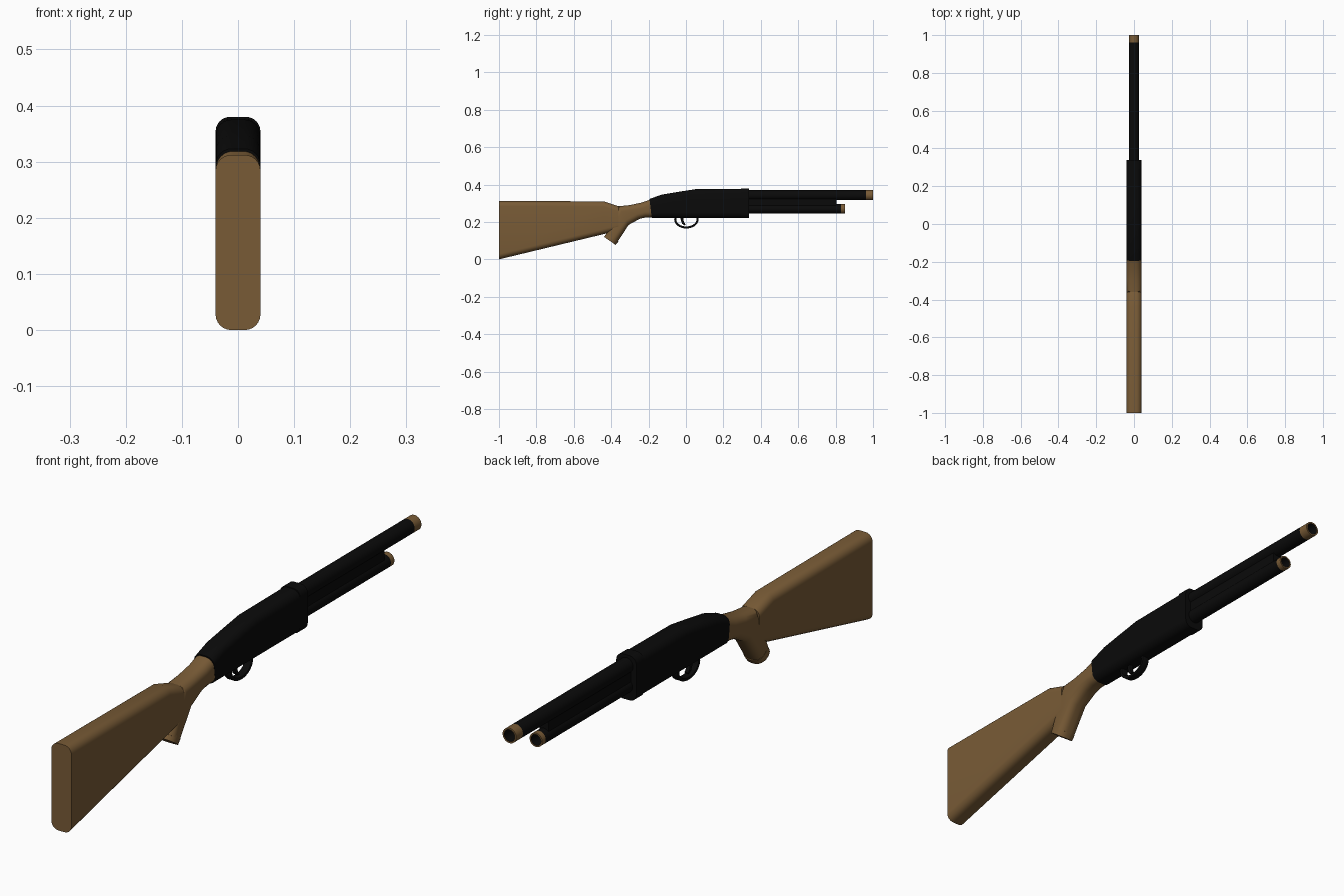
import bpy, bmesh, math
from mathutils import Vector

cube = bpy.data.objects.get("Cube")
if cube:
    bpy.data.objects.remove(cube, do_unlink=True)


def material(name, rgb):
    m = bpy.data.materials.new(name)
    m.use_nodes = True
    m.diffuse_color = (*rgb, 1)
    m.node_tree.nodes["Principled BSDF"].inputs["Base Color"].default_value = (*rgb, 1)
    return m


BLACK = material("gunmetal black", (0.003, 0.003, 0.003))
WOOD = material("walnut brown", (0.19, 0.105, 0.037))


def finish(name, bm, mats):
    bmesh.ops.recalc_face_normals(bm, faces=bm.faces)
    me = bpy.data.meshes.new(name)
    bm.to_mesh(me)
    bm.free()
    for m in mats:
        me.materials.append(m)
    ob = bpy.data.objects.new(name, me)
    bpy.context.collection.objects.link(ob)
    bpy.ops.object.select_all(action='DESELECT')
    ob.select_set(True)
    bpy.context.view_layer.objects.active = ob
    bpy.ops.object.shade_smooth_by_angle(angle=math.radians(35))
    return ob


def skin(bm, rings, slots=None):
    """Bridge consecutive rings and cap both ends."""
    n = len(rings[0])
    for k, (a, b) in enumerate(zip(rings, rings[1:])):
        for i in range(n):
            j = (i + 1) % n
            f = bm.faces.new((a[i], a[j], b[j], b[i]))
            f.material_index = slots[k] if slots else 0
    bm.faces.new(rings[0])
    bm.faces.new(rings[-1])


def loft(name, stations, half_width, radius, mat, segs=6):
    """Rounded-rectangle sections; each station is (top y, top z, bottom y, bottom z)."""
    bm = bmesh.new()
    rings = []
    for ty, tz, by, bz in stations:
        top, bot = Vector((0, ty, tz)), Vector((0, by, bz))
        mid, h = (top + bot) / 2, (top - bot).length / 2
        up = (top - bot).normalized()
        r = min(radius, half_width * 0.98, h * 0.98)
        ring = []
        for q, (sx, sz) in enumerate(((1, 1), (-1, 1), (-1, -1), (1, -1))):
            for s in range(segs + 1):
                a = (q + s / segs) * math.pi / 2
                x = sx * (half_width - r) + r * math.cos(a)
                w = sz * (h - r) + r * math.sin(a)
                ring.append(bm.verts.new(mid + up * w + Vector((x, 0, 0))))
        rings.append(ring)
    skin(bm, rings)
    return finish(name, bm, [mat])


def tube(name, profile, z, slots, sides=32):
    """Turned part along y; profile is (y, radius)."""
    bm = bmesh.new()
    rings = [[bm.verts.new((r * math.cos(i * math.tau / sides), y,
                            z + r * math.sin(i * math.tau / sides)))
              for i in range(sides)] for y, r in profile]
    skin(bm, rings, slots)
    bm.faces.ensure_lookup_table()
    return finish(name, bm, [BLACK, WOOD])


# Shoulder stock
loft("stock", [(-1, 0.312, -1, 0.0), (-0.44, 0.31, -0.44, 0.135),
               (-0.36, 0.284, -0.36, 0.155)], 0.04, 0.028, WOOD)

# Wrist curving down into the pistol grip, with its end cap
loft("grip", [(-0.185, 0.322, -0.175, 0.225), (-0.235, 0.304, -0.215, 0.224),
              (-0.30, 0.29, -0.247, 0.217), (-0.36, 0.284, -0.307, 0.184),
              (-0.428, 0.135, -0.37, 0.088)], 0.039, 0.03, WOOD)
loft("grip_cap", [(-0.424, 0.142, -0.362, 0.094), (-0.438, 0.12, -0.376, 0.077)],
     0.04, 0.034, WOOD)

# Receiver with a slightly larger collar at its front
loft("receiver", [(-0.195, 0.323, -0.183, 0.222), (-0.13, 0.346, -0.13, 0.222),
                  (-0.04, 0.361, -0.04, 0.222), (0.05, 0.375, 0.05, 0.222),
                  (0.31, 0.377, 0.31, 0.222)], 0.0395, 0.028, BLACK)
loft("receiver_collar", [(0.295, 0.38, 0.295, 0.22), (0.338, 0.38, 0.338, 0.22)],
     0.04, 0.026, BLACK)

# Barrel and magazine tube, each with a brown rim and a dark bore
for name, start, rim, end, r, z in (("barrel", 0.3, 0.962, 1.0, 0.027, 0.343),
                                    ("magazine_tube", 0.3, 0.83, 0.85, 0.025, 0.27)):
    bore = r * 0.78
    tube(name, [(start, r), (rim, r), (end, r), (end, bore), (end - 0.08, bore)],
         z, [0, 1, 1, 0])

# Web joining barrel and tube
loft("barrel_web", [(0.3, 0.34, 0.3, 0.27), (0.805, 0.34, 0.805, 0.27)],
     0.018, 0.003, BLACK)

# Trigger guard: flat strip swept round the lower part of an oval
guard = []
for k in range(25):
    a = math.pi * (0.92 + 1.16 * k / 24)
    c, s = math.cos(a), math.sin(a)
    guard.append((0.002 + 0.065 * c, 0.213 + 0.048 * s,
                  0.002 + 0.054 * c, 0.213 + 0.037 * s))
loft("trigger_guard", guard, 0.014, 0.003, BLACK, 2)

# Curved trigger
loft("trigger", [(-0.03, 0.228, -0.012, 0.228), (-0.027, 0.205, -0.013, 0.207),
                 (-0.02, 0.19, -0.009, 0.196), (-0.006, 0.181, -0.002, 0.187)],
     0.008, 0.003, BLACK, 2)
